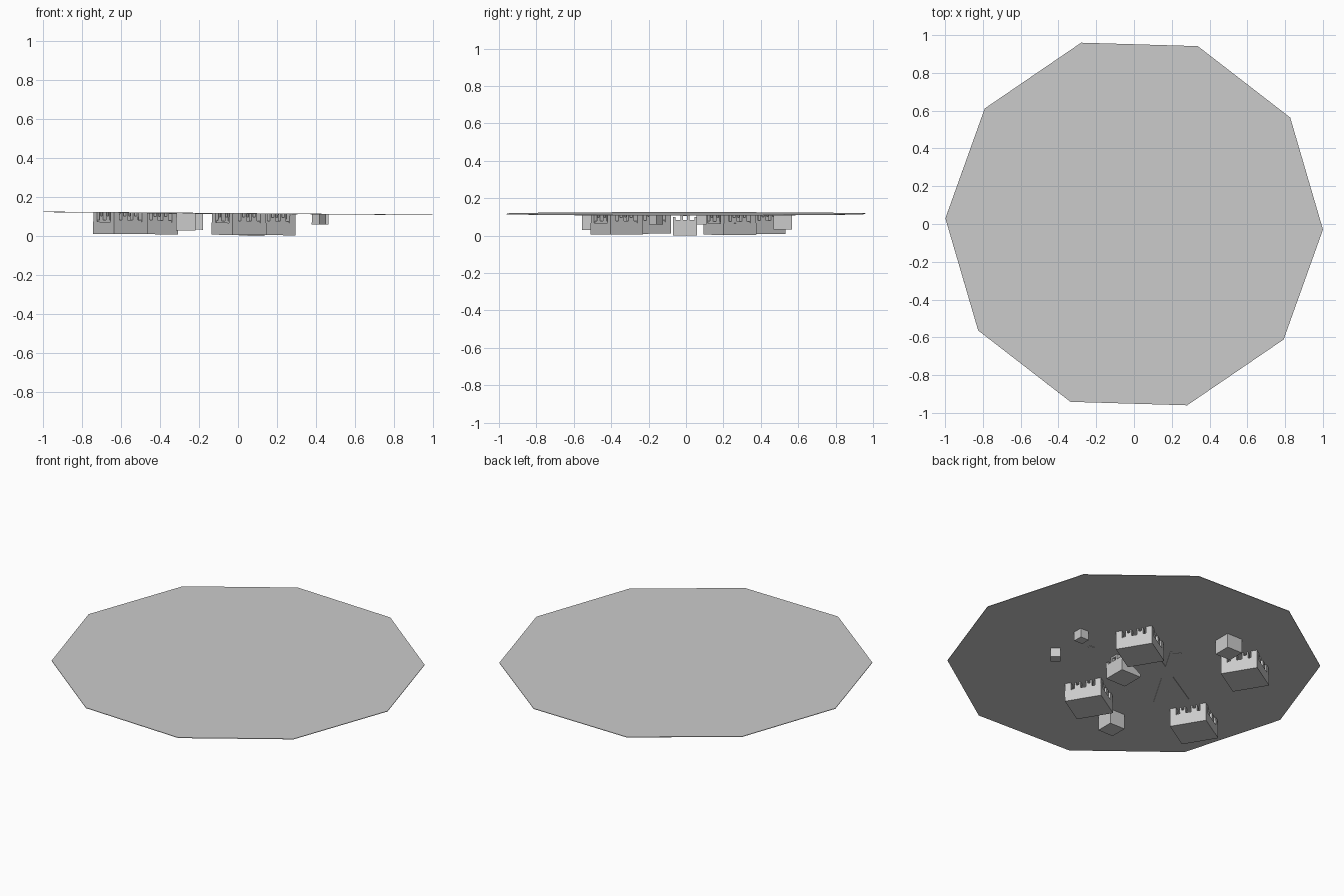
import bpy, bmesh, math
from mathutils import Matrix, Vector

if "Cube" in bpy.data.objects:
    bpy.data.objects.remove(bpy.data.objects["Cube"])

stone = bpy.data.materials.new("pale_grey")
stone.diffuse_color = (0.6, 0.6, 0.6, 1)
stone.use_nodes = True
stone.node_tree.nodes["Principled BSDF"].inputs["Base Color"].default_value = stone.diffuse_color

TILT = Matrix.Rotation(0.0078, 4, 'Y')   # the whole slab leans slightly
SLAB_Z = 0.115                           # underside of the slab


def make(name, bm):
    bm.transform(TILT)
    bmesh.ops.recalc_face_normals(bm, faces=bm.faces)
    me = bpy.data.meshes.new(name)
    bm.to_mesh(me)
    bm.free()
    me.materials.append(stone)
    ob = bpy.data.objects.new(name, me)
    bpy.context.collection.objects.link(ob)
    return ob


def add_box(bm, x, y, z0, z1, sx, sy, frame=Matrix()):
    m = frame @ Matrix.Translation((x, y, (z0 + z1) / 2)) @ Matrix.Diagonal((sx, sy, z1 - z0, 1))
    bmesh.ops.create_cube(bm, size=1, matrix=m)


def place(x, y, deg):
    return Matrix.Translation((x, y, 0)) @ Matrix.Rotation(math.radians(deg), 4, 'Z')


def box(name, x, y, z0, z1, sx, sy, deg=0):
    bm = bmesh.new()
    add_box(bm, 0, 0, z0, z1, sx, sy, place(x, y, deg))
    make(name, bm)


# ten-sided slab
bm = bmesh.new()
bmesh.ops.create_cone(bm, cap_ends=True, segments=10, radius1=1, radius2=1, depth=0.003,
                      matrix=Matrix.Translation((0, 0, SLAB_Z + 0.0015)))
bmesh.ops.rotate(bm, verts=bm.verts, matrix=Matrix.Rotation(math.radians(16.3), 3, 'Z'))
make("slab", bm)


# four castle blocks with battlements reaching the slab
def castle(name, x, y):
    bm = bmesh.new()
    add_box(bm, 0, 0, 0.006, 0.068, 0.205, 0.205, place(x, y, 31.7))
    r = 0.084
    for k in range(4):
        f = place(x, y, 31.7 + 90 * k)
        # corner turret
        add_box(bm, r, r, 0.068, SLAB_Z, 0.034, 0.034, f)
        # low wall and two notched merlons on each side
        add_box(bm, r, 0, 0.068, 0.078, 0.024, 0.134, f)
        for s in (-1, 1):
            for e in (-1, 1):
                add_box(bm, r, s * 0.032 + e * 0.012, 0.078, SLAB_Z, 0.024, 0.009, f)
            add_box(bm, r, s * 0.032, 0.078, 0.098, 0.024, 0.015, f)
    make(name, bm)


for i, (x, y) in enumerate([(0.155, 0.235), (-0.45, 0.39), (0.005, -0.37), (-0.605, -0.22)]):
    castle(f"castle_{i + 1}", x, y)

# crossing paths on the underside
box("path_long", -0.235, 0.0, SLAB_Z - 0.003, SLAB_Z, 0.54, 0.06, 59.5)
box("path_cross", -0.235, 0.0, SLAB_Z - 0.0031, SLAB_Z, 0.52, 0.06, 30.5)
box("small_plate", 0.29, -0.01, SLAB_Z - 0.003, SLAB_Z, 0.03, 0.02)

# loose blocks
box("large_block_back", -0.23, 0.517, 0.031, SLAB_Z, 0.1, 0.1)
box("large_block_front", -0.268, -0.507, 0.027, SLAB_Z, 0.1, 0.1)
box("small_block_back", 0.437, 0.083, 0.062, SLAB_Z, 0.055, 0.055)
box("small_block_front", 0.415, -0.16, 0.062, SLAB_Z, 0.052, 0.052, 50)

# gatehouse: sloped wedge
bm = bmesh.new()
profile = [(0.005, 0.002), (0.135, 0.002), (0.135, 0.085), (0.11, 0.085), (0.005, 0.02)]
face = bm.faces.new([bm.verts.new((x, -0.07, z)) for x, z in profile])
ext = bmesh.ops.extrude_face_region(bm, geom=[face])
bmesh.ops.translate(bm, vec=Vector((0, 0.13, 0)),
                    verts=[v for v in ext["geom"] if isinstance(v, bmesh.types.BMVert)])
make("gatehouse", bm)

# gatehouse arch standing on the tall side
bm = bmesh.new()
for s in (-1, 1):
    add_box(bm, 0.123, -0.005 + s * 0.018, 0.085, SLAB_Z, 0.024, 0.014)
    add_box(bm, 0.123, -0.005 + s * 0.058, 0.085, 0.1, 0.024, 0.014)
add_box(bm, 0.123, -0.005, 0.105, SLAB_Z, 0.024, 0.022)
make("gatehouse_arch", bm)
